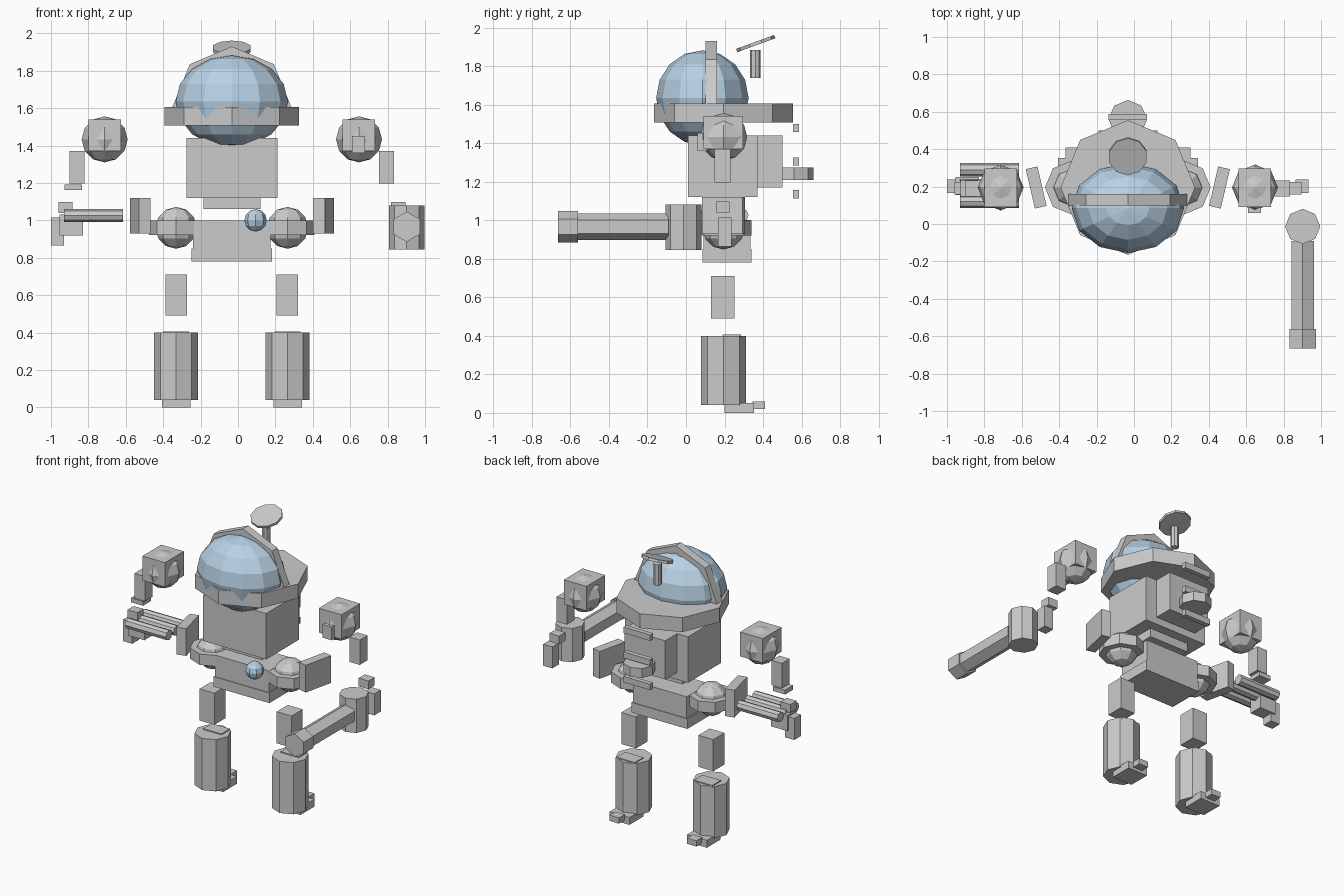
import bpy, bmesh
from math import pi, radians, cos, sin
from mathutils import Matrix, Vector

if "Cube" in bpy.data.objects:
    bpy.data.objects.remove(bpy.data.objects["Cube"])

CX, CY = -0.033, 0.195          # symmetry axis of the body


def finish(name, bm, mat=None):
    bmesh.ops.recalc_face_normals(bm, faces=bm.faces)
    me = bpy.data.meshes.new(name)
    bm.to_mesh(me)
    bm.free()
    ob = bpy.data.objects.new(name, me)
    bpy.context.collection.objects.link(ob)
    if mat:
        me.materials.append(mat)
    return ob


def box(name, x, y, z, rot=0):
    bm = bmesh.new()
    c = Vector([(a[0] + a[1]) / 2 for a in (x, y, z)])
    s = [abs(a[1] - a[0]) for a in (x, y, z)]
    m = Matrix.Translation(c) @ Matrix.Rotation(rot, 4, 'Z') @ Matrix.Diagonal((*s, 1))
    bmesh.ops.create_cube(bm, size=1, matrix=m)
    return finish(name, bm)


def prism(name, c, r, h, n, axis='Z', turn=0.0, tilt=0.0):
    bm = bmesh.new()
    rot = {'Z': Matrix.Identity(4), 'X': Matrix.Rotation(pi / 2, 4, 'Y'),
           'Y': Matrix.Rotation(pi / 2, 4, 'X')}[axis]
    m = (Matrix.Translation(c) @ Matrix.Rotation(tilt, 4, 'X') @ rot
         @ Matrix.Rotation(turn, 4, 'Z'))
    bmesh.ops.create_cone(bm, cap_ends=True, segments=n, radius1=r, radius2=r,
                          depth=h, matrix=m)
    return finish(name, bm)


def ball(name, c, r, seg, rings, mat=None):
    bm = bmesh.new()
    m = Matrix.Translation(c) @ Matrix.Diagonal((*r, 1))
    bmesh.ops.create_uvsphere(bm, u_segments=seg, v_segments=rings, radius=1, matrix=m)
    return finish(name, bm, mat)


glass = bpy.data.materials.new("glass_blue")
glass.diffuse_color = (0.48, 0.64, 0.78, 1)
glass.use_nodes = True
glass.node_tree.nodes["Principled BSDF"].inputs["Base Color"].default_value = glass.diffuse_color

# head: glass dome, collar, arch band
ball("dome", (CX, 0.085, 1.635), (0.30, 0.24, 0.247), 12, 8, glass)
prism("collar", (CX, CY, 1.557), 0.36, 0.10, 8)
bm = bmesh.new()
outer = [(cos(i * pi / 4), sin(i * pi / 4)) for i in range(5)]
ring = outer + [(0.84 * a, 0.84 * b) for a, b in reversed(outer)]
face = bm.faces.new([bm.verts.new((CX + 0.318 * a, 0.10, 1.605 + 0.325 * b)) for a, b in ring])
ext = bmesh.ops.extrude_face_region(bm, geom=[face])
bmesh.ops.translate(bm, vec=(0, 0.06, 0),
                    verts=[v for v in ext['geom'] if isinstance(v, bmesh.types.BMVert)])
finish("dome_arch", bm)

# antenna
prism("antenna_stem", (CX, 0.36, 1.812), 0.027, 0.145, 8)
prism("antenna_dish", (CX, 0.362, 1.917), 0.105, 0.018, 10, tilt=radians(20))

# torso, backpack, waist, pelvis
box("torso", (-0.275, 0.21), (0.01, 0.37), (1.12, 1.44))
box("backpack", (-0.19, 0.125), (0.36, 0.50), (1.17, 1.44))
box("waist", (-0.185, 0.12), (0.09, 0.305), (1.06, 1.13))
box("pelvis", (-0.24, 0.175), (0.09, 0.335), (0.84, 1.0))
box("pelvis_base", (-0.248, 0.182), (0.085, 0.34), (0.78, 0.85))
ball("belly_lamp", (0.094, 0.05, 1.0), (0.06, 0.06, 0.06), 8, 6, glass)

# rear thruster and floating vent bars
prism("rear_thruster", (CX, 0.56, 1.242), 0.103, 0.065, 8)
for z in (1.478, 1.305, 1.135):
    box("rear_bar", (-0.135, 0.07), (0.555, 0.587), (z - 0.021, z + 0.021))

# paired limbs
for s, side in ((-1, "left"), (1, "right")):
    def X(a, b):
        return sorted((CX + s * a, CX + s * b))
    hx = CX + s * 0.298
    ball("hip_ball_" + side, (hx, CY, 0.96), (0.11, 0.11, 0.112), 8, 6)
    prism("hip_disc_" + side, (hx, CY, 0.96), 0.145, 0.076, 8)
    box("hip_guard_" + side, X(0.458, 0.522), (0.087, 0.303), (0.93, 1.12), rot=-s * radians(13))
    box("thigh_" + side, X(0.24, 0.354), (0.13, 0.253), (0.49, 0.71))
    prism("shin_" + side, (hx, CY, 0.22), 0.117, 0.36, 8)
    box("knee_plate_" + side, X(0.228, 0.368), (0.19, 0.285), (0.39, 0.407))
    box("foot_" + side, X(0.222, 0.374), (0.20, 0.352), (0.0, 0.052))
    box("heel_" + side, X(0.262, 0.334), (0.345, 0.41), (0.02, 0.06))
    sx = CX + s * 0.68
    ball("shoulder_ball_" + side, (sx, CY, 1.433), (0.123, 0.123, 0.123), 8, 6)
    box("shoulder_block_" + side, X(0.592, 0.766), (0.09, 0.297), (1.37, 1.54))
    box("upper_arm_" + side, X(0.788, 0.868), (0.147, 0.232), (1.197, 1.37))
    box("wrist_block_" + side, X(0.852, 0.928), (0.157, 0.225), (1.04, 1.097))
    box("forearm_" + side, X(0.897, 0.967), (0.165, 0.237), (0.865, 1.015))

box("shoulder_lamp", (0.61, 0.68), (0.06, 0.14), (1.36, 1.452))

# left triple barrel gun, lying across
box("elbow_plate", (-0.928, -0.835), (0.147, 0.235), (1.162, 1.192))
for y in (0.12, 0.205, 0.29):
    prism("gun_barrel", (-0.773, y, 1.026), 0.035, 0.315, 8, 'X')
box("gun_grip", (-0.955, -0.83), (0.155, 0.25), (0.92, 1.03))

# right cannon, pointing forward
prism("cannon_drum", (0.902, -0.013, 0.963), 0.094, 0.235, 8)
prism("cannon_barrel", (0.902, -0.33, 0.966), 0.069, 0.48, 6, 'Y')
prism("cannon_muzzle", (0.902, -0.613, 0.966), 0.081, 0.105, 6, 'Y')
